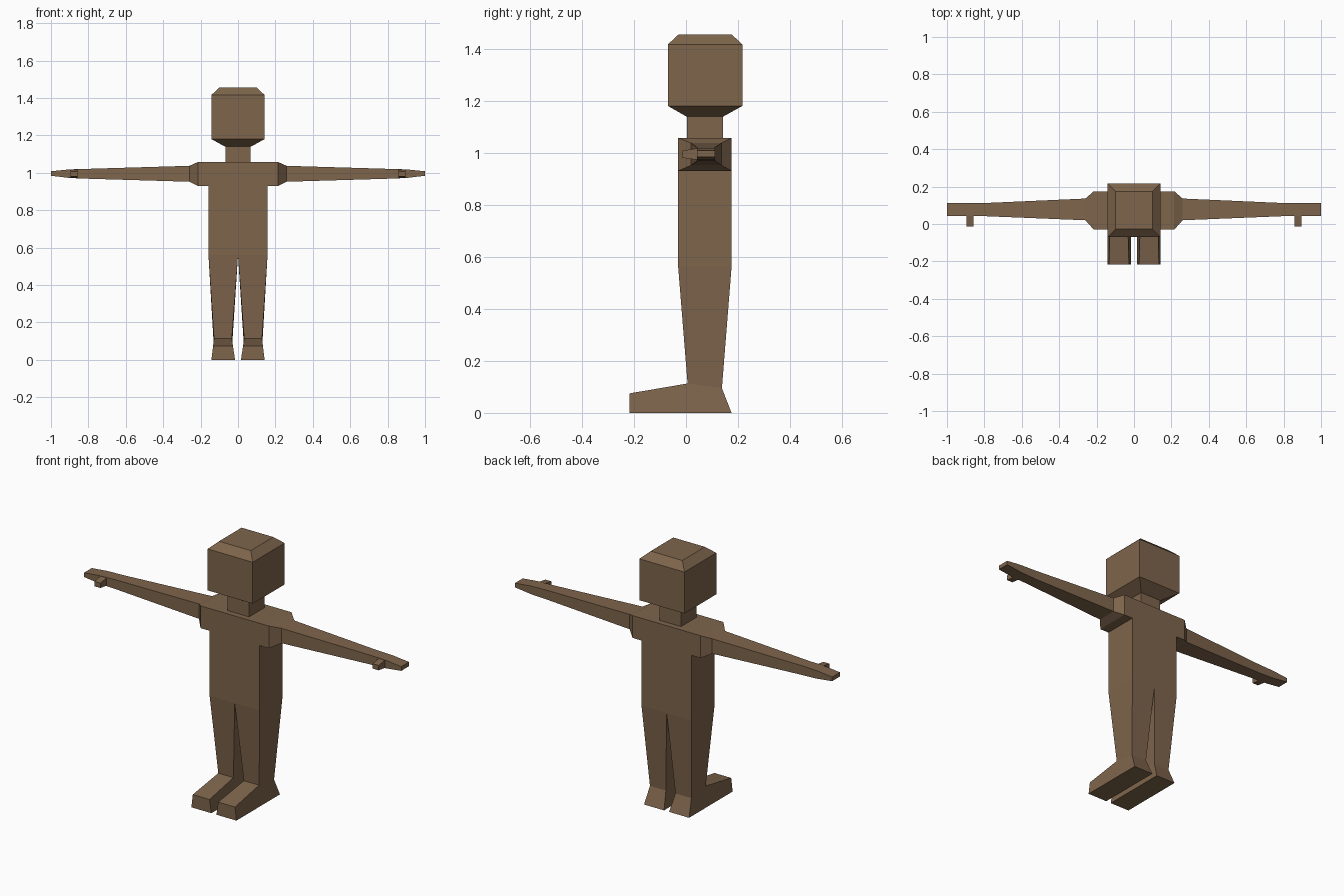
import bpy
import bmesh

old = bpy.data.objects.get("Cube")
if old:
    bpy.data.objects.remove(old, do_unlink=True)

brown = bpy.data.materials.new("brown")
brown.use_nodes = True
COLOR = (0.21, 0.13, 0.072, 1)
brown.diffuse_color = COLOR
bsdf = next(n for n in brown.node_tree.nodes if n.type == 'BSDF_PRINCIPLED')
bsdf.inputs["Base Color"].default_value = COLOR


def loft(name, rings, side=1):
    """Skin matching point rings into a closed flat-faced solid."""
    bm = bmesh.new()
    loops = [[bm.verts.new((side * x, y, z)) for x, y, z in ring] for ring in rings]
    for a, b in zip(loops, loops[1:]):
        n = len(a)
        for i in range(n):
            j = (i + 1) % n
            bm.faces.new((a[i], a[j], b[j], b[i]))
    bm.faces.new(loops[0])
    bm.faces.new(loops[-1])
    bmesh.ops.recalc_face_normals(bm, faces=bm.faces)
    mesh = bpy.data.meshes.new(name)
    bm.to_mesh(mesh)
    bm.free()
    mesh.materials.append(brown)
    obj = bpy.data.objects.new(name, mesh)
    bpy.context.collection.objects.link(obj)
    return obj


def z_ring(z, x0, x1, y0, y1):
    return [(x0, y0, z), (x1, y0, z), (x1, y1, z), (x0, y1, z)]


def x_ring(x, y0, y1, z0, z1):
    return [(x, y0, z0), (x, y1, z0), (x, y1, z1), (x, y0, z1)]


def y_ring(y, x0, x1, z0, z1):
    return [(x0, y, z0), (x1, y, z0), (x1, y, z1), (x0, y, z1)]


# Head with bevelled crown and jaw
loft("head", [z_ring(1.14, -0.07, 0.07, 0.0, 0.145),
              z_ring(1.18, -0.142, 0.142, -0.07, 0.217),
              z_ring(1.416, -0.142, 0.142, -0.07, 0.217),
              z_ring(1.455, -0.1, 0.1, -0.028, 0.175)])
loft("neck", [z_ring(1.05, -0.068, 0.068, 0.003, 0.142),
              z_ring(1.145, -0.068, 0.068, 0.003, 0.142)])
loft("torso", [z_ring(0.56, -0.158, 0.158, -0.03, 0.175),
               z_ring(1.057, -0.158, 0.158, -0.03, 0.175)])

# Foot side outline as (y, z), and its inner and outer edges by height
FOOT = [(-0.217, 0), (-0.217, 0.075), (0.006, 0.113), (0.138, 0.095), (0.175, 0)]


def inner(z):
    return 0.016 + 0.15 * z


def outer(z):
    return 0.142 - 0.12 * z


for label, side in (("left", 1), ("right", -1)):
    # Shoulder, arm and flat hand
    loft(label + "_arm", [x_ring(0.15, -0.03, 0.175, 0.93, 1.057),
                          x_ring(0.215, -0.03, 0.175, 0.93, 1.057),
                          x_ring(0.26, 0.02, 0.136, 0.952, 1.037),
                          x_ring(0.80, 0.042, 0.112, 0.968, 1.021),
                          x_ring(0.90, 0.042, 0.112, 0.972, 1.018),
                          x_ring(1.0, 0.042, 0.112, 0.984, 1.008)], side)
    loft(label + "_thumb", [y_ring(0.05, 0.858, 0.896, 0.972, 1.018),
                            y_ring(-0.013, 0.858, 0.896, 0.98, 1.008)], side)

    # Tapered leg meeting the sloped top of the foot
    (fy, fz), (by, bz) = FOOT[2], FOOT[3]
    ankle = [(inner(fz), fy, fz), (outer(fz), fy, fz),
             (outer(bz), by, bz), (inner(bz), by, bz)]
    loft(label + "_leg", [ankle, z_ring(0.56, 0, 0.158, -0.03, 0.175)], side)
    loft(label + "_foot", [[(inner(z), y, z) for y, z in FOOT],
                           [(outer(z), y, z) for y, z in FOOT]], side)
